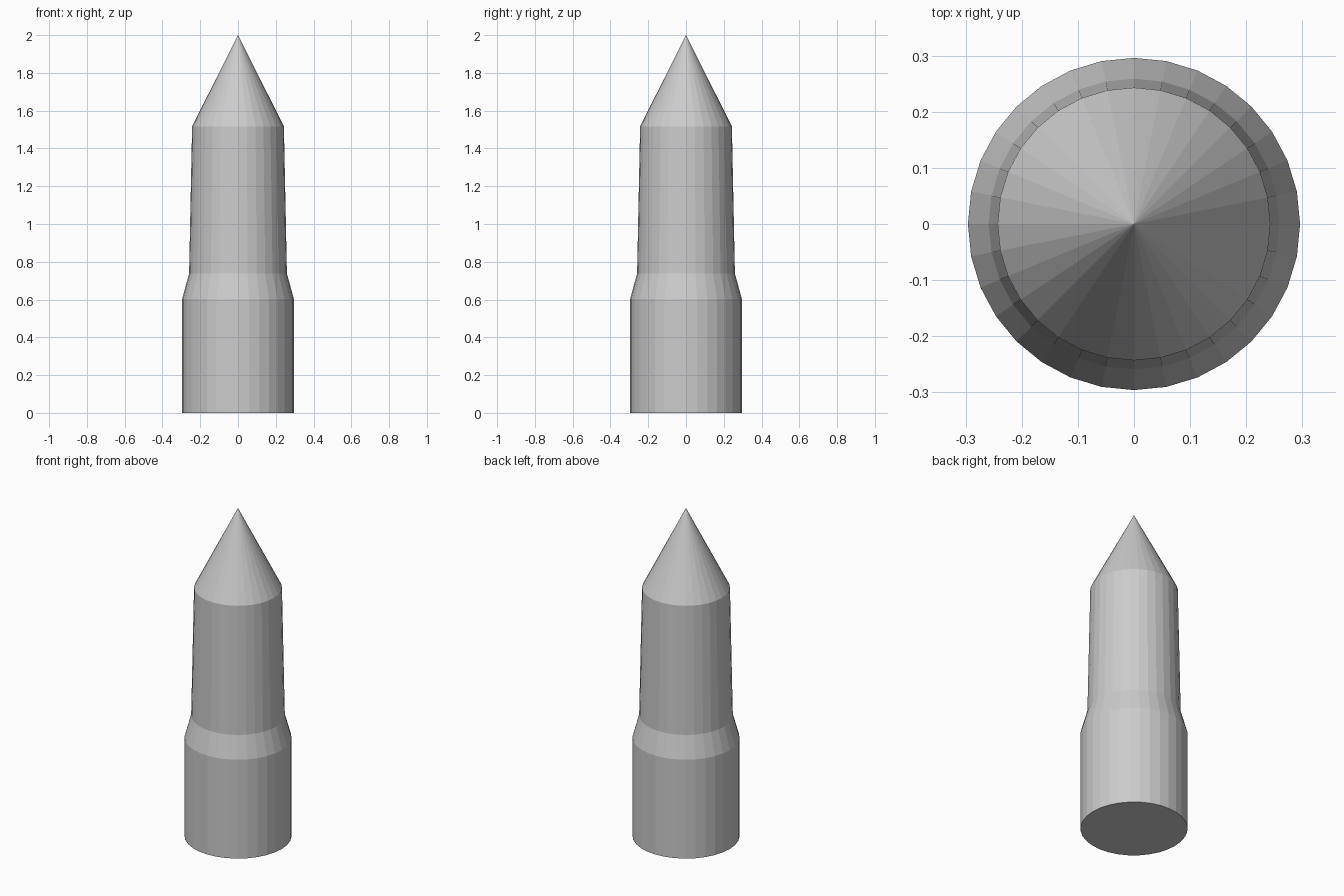
import bpy, bmesh
from math import cos, sin, tau

if "Cube" in bpy.data.objects:
    bpy.data.objects.remove(bpy.data.objects["Cube"])

SIDES = 32
# Profile of the body: (radius, height) from base to the rim of the tip
PROFILE = [(0.296, 0.0), (0.296, 0.603), (0.259, 0.737), (0.243, 1.517)]
TIP_Z = 2.0


def lathe(name, profile, apex_z):
    bm = bmesh.new()
    rings = [[bm.verts.new((r * cos(tau * i / SIDES), r * sin(tau * i / SIDES), z))
              for i in range(SIDES)] for r, z in profile]
    apex = bm.verts.new((0, 0, apex_z))
    # Flat base
    bm.faces.new(rings[0][::-1])
    for i in range(SIDES):
        j = (i + 1) % SIDES
        # Walls
        for low, high in zip(rings, rings[1:]):
            bm.faces.new((low[i], low[j], high[j], high[i]))
        # Pointed tip
        bm.faces.new((rings[-1][i], rings[-1][j], apex))
    mesh = bpy.data.meshes.new(name)
    bm.to_mesh(mesh)
    bm.free()
    obj = bpy.data.objects.new(name, mesh)
    bpy.context.collection.objects.link(obj)
    return obj


lathe("pointed_stepped_cylinder", PROFILE, TIP_Z)
